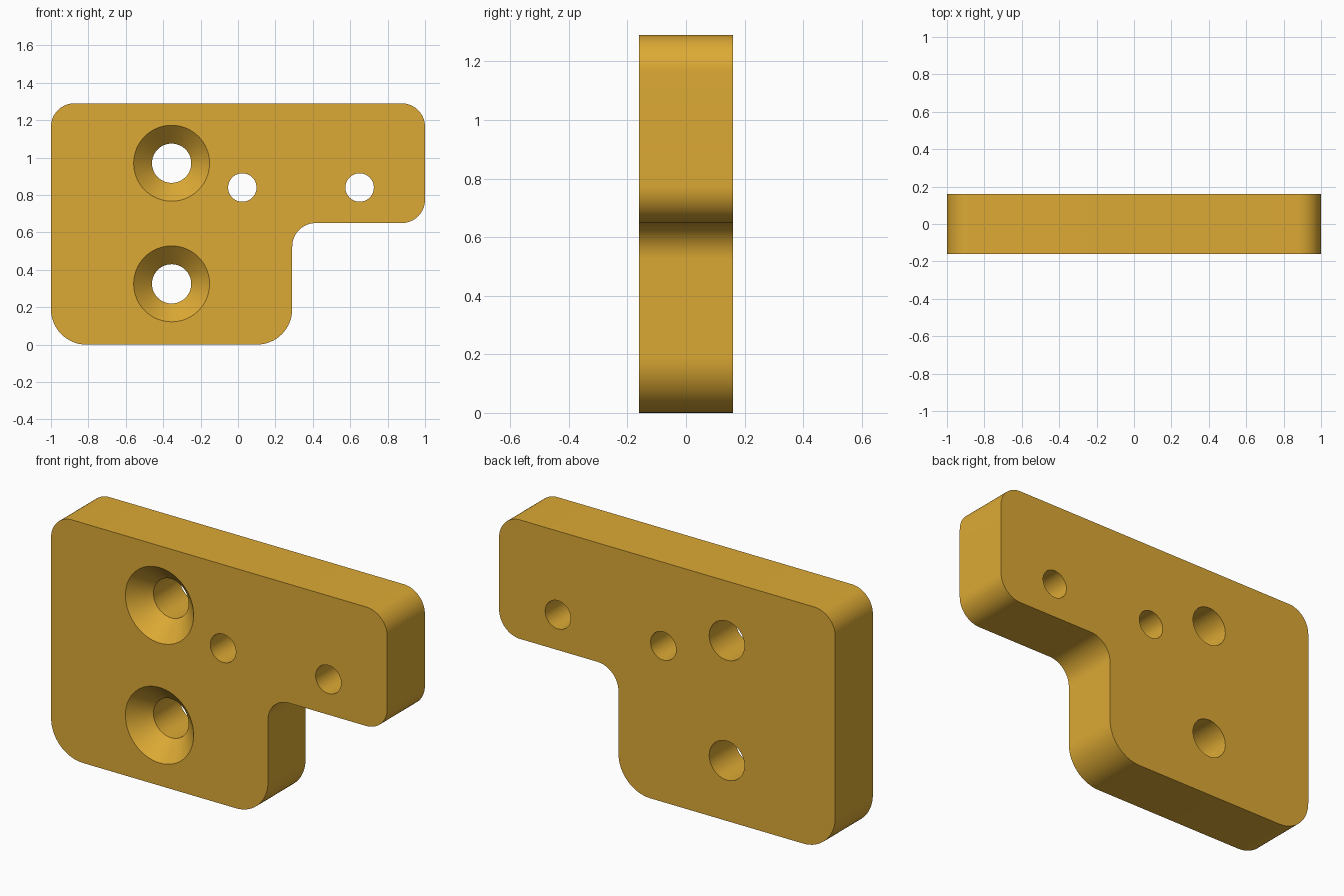
import bpy, bmesh
from math import cos, sin, pi, radians
from mathutils import Vector

if "Cube" in bpy.data.objects:
    bpy.data.objects.remove(bpy.data.objects["Cube"])

HALF = 0.16   # half the plate thickness


def rounded(corners, steps=16):
    """Outline in x/z from (x, z, radius) right-angle corners."""
    pts = []
    n = len(corners)
    for i, (x, z, r) in enumerate(corners):
        p = Vector((x, z))
        a = (Vector(corners[i - 1][:2]) - p).normalized()
        b = (Vector(corners[(i + 1) % n][:2]) - p).normalized()
        centre = p + (a + b) * r
        for k in range(steps + 1):
            t = k / steps * pi / 2
            pts.append(centre - b * r * cos(t) - a * r * sin(t))
    return pts


def make_object(name, bm):
    bmesh.ops.recalc_face_normals(bm, faces=bm.faces)
    mesh = bpy.data.meshes.new(name)
    bm.to_mesh(mesh)
    bm.free()
    obj = bpy.data.objects.new(name, mesh)
    bpy.context.collection.objects.link(obj)
    return obj


def hole_cutter(name, x, z, profile, sides=64):
    """Solid turned about y from (y, radius) points."""
    bm = bmesh.new()
    rings = [[bm.verts.new((x + r * cos(2 * pi * i / sides), y,
                            z + r * sin(2 * pi * i / sides)))
              for i in range(sides)] for y, r in profile]
    for lo, hi in zip(rings, rings[1:]):
        for i in range(sides):
            j = (i + 1) % sides
            bm.faces.new((lo[i], lo[j], hi[j], hi[i]))
    bm.faces.new(rings[0])
    bm.faces.new(rings[-1])
    obj = make_object(name, bm)
    obj.hide_render = True
    return obj


# Plate: stepped outline with rounded corners, extruded through y
outline = rounded([(-1, 0, 0.19), (0.29, 0, 0.19), (0.29, 0.65, 0.125),
                   (1, 0.65, 0.125), (1, 1.29, 0.125), (-1, 1.29, 0.125)])
bm = bmesh.new()
face = bm.faces.new([bm.verts.new((p.x, -HALF, p.y)) for p in outline])
ext = bmesh.ops.extrude_face_region(bm, geom=[face])
bmesh.ops.translate(bm, vec=(0, 2 * HALF, 0),
                    verts=[v for v in ext["geom"] if isinstance(v, bmesh.types.BMVert)])
plate = make_object("mounting_plate", bm)

# Countersunk screw holes and plain pin holes
sink = [(-HALF - 0.02, 0.223), (-HALF + 0.098, 0.105), (HALF + 0.02, 0.105)]
plain = [(-HALF - 0.02, 0.076), (HALF + 0.02, 0.076)]
cutters = [hole_cutter("screw_hole", -0.355, z, sink) for z in (0.325, 0.97)]
cutters += [hole_cutter("pin_hole", x, 0.84, plain) for x in (0.023, 0.65)]

bpy.context.view_layer.objects.active = plate
for c in cutters:
    mod = plate.modifiers.new(c.name, "BOOLEAN")
    mod.operation = "DIFFERENCE"
    mod.solver = "EXACT"
    mod.object = c
    bpy.ops.object.modifier_apply(modifier=mod.name)
    bpy.data.objects.remove(c)

# Smooth rounded walls, crisp edges
bpy.ops.object.select_all(action="DESELECT")
plate.select_set(True)
bpy.ops.object.shade_smooth_by_angle(angle=radians(30))

# Golden yellow finish
gold = bpy.data.materials.new("golden_yellow")
gold.diffuse_color = (0.72, 0.40, 0.035, 1)
gold.use_nodes = True
gold.node_tree.nodes["Principled BSDF"].inputs["Base Color"].default_value = gold.diffuse_color
plate.data.materials.clear()
plate.data.materials.append(gold)
